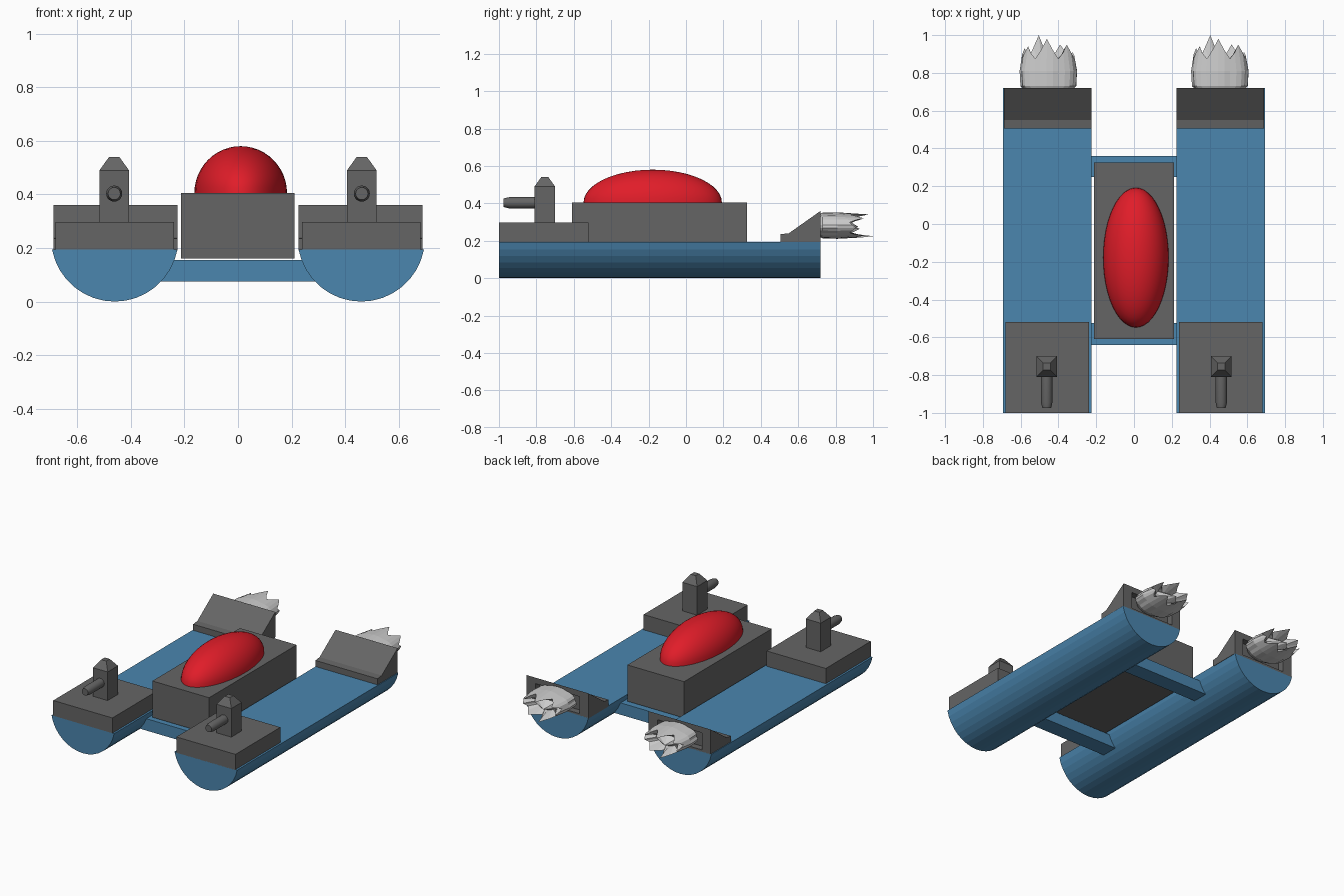
import bpy, bmesh
from math import sin, cos, pi, asin, radians
from mathutils import Vector

if "Cube" in bpy.data.objects:
    bpy.data.objects.remove(bpy.data.objects["Cube"])


def material(name, rgb):
    m = bpy.data.materials.new(name)
    m.diffuse_color = (*rgb, 1)
    m.use_nodes = True
    m.node_tree.nodes["Principled BSDF"].inputs["Base Color"].default_value = m.diffuse_color
    return m


BLUE = material("hull_blue", (0.07, 0.24, 0.43))
RED = material("canopy_red", (0.75, 0.012, 0.022))
DARK = material("dark_grey", (0.13, 0.13, 0.13))


def finish(name, bm, mat=None):
    bmesh.ops.recalc_face_normals(bm, faces=bm.faces[:])
    me = bpy.data.meshes.new(name)
    bm.to_mesh(me)
    bm.free()
    ob = bpy.data.objects.new(name, me)
    bpy.context.collection.objects.link(ob)
    if mat:
        me.materials.append(mat)
    return ob


def smooth(ob):
    bpy.ops.object.select_all(action='DESELECT')
    ob.select_set(True)
    bpy.context.view_layer.objects.active = ob
    bpy.ops.object.shade_smooth_by_angle(angle=radians(30))


def loft(loops, caps=True):
    """Skin a series of closed point loops into a solid."""
    bm = bmesh.new()
    loops = [[bm.verts.new(p) for p in loop] for loop in loops]
    n = len(loops[0])
    for a, b in zip(loops, loops[1:]):
        for i in range(n):
            bm.faces.new((a[i], a[(i + 1) % n], b[(i + 1) % n], b[i]))
    bm.faces.new(loops[0])
    if caps:
        bm.faces.new(loops[-1])
    return bm, loops


def box(name, x, y, z, mat=DARK):
    corners = [(0, 0), (1, 0), (1, 1), (0, 1)]
    bm, _ = loft([[(x[i], y[j], h) for i, j in corners] for h in z])
    finish(name, bm, mat)


def hull(name, cx):
    # circular arc, cut off just below its diameter
    r, top, n = 0.238, 0.194, 16
    a = asin((r - top) / r)
    angles = [pi + a + (pi - 2 * a) * i / n for i in range(n + 1)]
    bm, _ = loft([[(cx + r * cos(t), y, r + r * sin(t)) for t in angles] for y in (-1.0, 0.72)])
    finish(name, bm, BLUE)


def engine_housing(name, cx):
    prof = [(0.505, 0.19), (0.72, 0.19), (0.72, 0.36), (0.55, 0.24), (0.505, 0.235)]
    bm, _ = loft([[(x, y, z) for y, z in prof] for x in (cx - 0.232, cx + 0.232)])
    # recessed exhaust opening in the rear face
    back = next(f for f in bm.faces if all(v.co.y > 0.71 for v in f.verts))
    bmesh.ops.inset_region(bm, faces=[back], thickness=0.02)
    for v in back.verts:
        v.co.x = cx + (0.165 if v.co.x > cx else -0.165)
        v.co.z = 0.32 if v.co.z > 0.27 else 0.205
    inner = bmesh.ops.extrude_discrete_faces(bm, faces=[back])["faces"][0]
    bmesh.ops.translate(bm, vec=(0, -0.045, 0), verts=inner.verts[:])
    finish(name, bm, DARK)


def exhaust_flame(name, cx):
    tips = [0.91, 0.95, 0.98, 0.94, 0.93, 1.0, 0.95]
    n = 4 * len(tips)
    wave = (1, 0.45, 0, 0.45)       # tip, shoulder, valley, shoulder

    def ring(scale, ys):
        out = []
        for i in range(n):
            t = 2 * pi * i / n - 0.17
            s = scale[i % 4]
            out.append((cx + 0.155 * s * cos(t), ys(i), 0.28 + 0.072 * s * sin(t)))
        return out

    def petal_edge(i):
        tip = tips[((i + 1) // 4) % len(tips)]
        return 0.875 + (tip - 0.875) * wave[i % 4]

    bm, loops = loft([ring((0.6,) * 4, lambda i: 0.68),
                      ring((0.97, 0.95, 0.9, 0.95), lambda i: 0.73),
                      ring((1.0, 0.98, 0.93, 0.98), lambda i: 0.81),
                      ring((0.84, 0.89, 0.91, 0.89), petal_edge),
                      ring((0.55, 0.52, 0.5, 0.52), lambda i: 0.85)], caps=False)
    # inner tongue rising from the centre
    core = bm.verts.new((cx - 0.03, 0.92, 0.275))
    for i in range(n):
        bm.faces.new((loops[-1][i], loops[-1][(i + 1) % n], core))
    finish(name, bm)


def turret(name, cx):
    # square post with a truncated pyramid cap
    levels = [(0.055, 0.29), (0.055, 0.49), (0.019, 0.54)]
    bm, _ = loft([[(cx + sx * h, -0.755 + sy * h, z)
                   for sx, sy in ((-1, -1), (1, -1), (1, 1), (-1, 1))] for h, z in levels])
    finish(name + "_post", bm, DARK)
    # barrel with a tapered muzzle
    n = 20
    prof = [(0.03, -0.79), (0.03, -0.945), (0.023, -0.975)]
    bm, _ = loft([[(cx + r * cos(2 * pi * i / n), y, 0.403 + r * sin(2 * pi * i / n))
                   for i in range(n)] for r, y in prof])
    smooth(finish(name + "_barrel", bm, DARK))


# paired pontoons with everything mounted on them
for side, s in (("left", -1), ("right", 1)):
    cx = 0.46 * s
    hull(side + "_hull", cx)
    box(side + "_gun_deck", (cx - 0.221, cx + 0.221), (-1.0, -0.52), (0.19, 0.297))
    turret(side + "_turret", 0.462 * s)
    engine_housing(side + "_engine_housing", 0.457 * s)
    exhaust_flame(side + "_exhaust_flame", 0.454 * s)

# cross beams joining the hulls
box("front_cross_beam", (-0.3, 0.3), (-0.64, -0.525), (0.075, 0.155), BLUE)
box("rear_cross_beam", (-0.3, 0.3), (0.25, 0.36), (0.075, 0.155), BLUE)

# central cabin
box("cabin", (-0.213, 0.211), (-0.61, 0.325), (0.16, 0.405))

# domed canopy: upper half of a stretched sphere
bm = bmesh.new()
bmesh.ops.create_uvsphere(bm, u_segments=48, v_segments=24, radius=1)
bmesh.ops.bisect_plane(bm, geom=bm.verts[:] + bm.edges[:] + bm.faces[:], dist=1e-4,
                       plane_co=(0, 0, 0), plane_no=(0, 0, 1), clear_inner=True)
bmesh.ops.holes_fill(bm, edges=[e for e in bm.edges if e.is_boundary], sides=0)
for v in bm.verts:
    v.co = Vector((0.01 + 0.173 * v.co.x, -0.178 + 0.37 * v.co.y, 0.404 + 0.176 * v.co.z))
smooth(finish("canopy", bm, RED))
